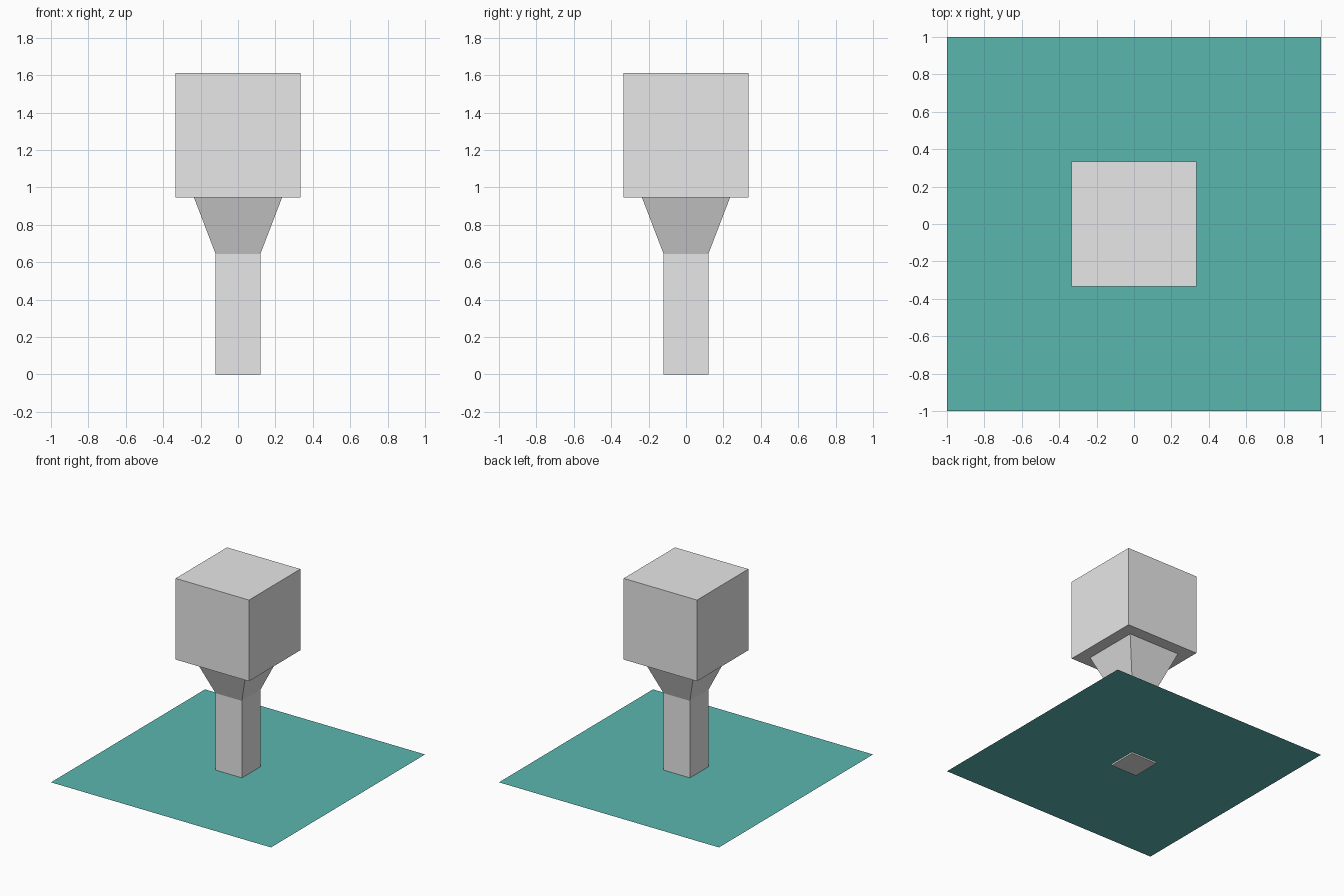
import bpy, bmesh

if "Cube" in bpy.data.objects:
    bpy.data.objects.remove(bpy.data.objects["Cube"])


def material(name, rgb):
    m = bpy.data.materials.new(name)
    m.diffuse_color = (*rgb, 1.0)
    m.use_nodes = True
    m.node_tree.nodes["Principled BSDF"].inputs["Base Color"].default_value = m.diffuse_color
    return m


GREY = material("light_grey", (0.8, 0.8, 0.8))
TEAL = material("teal", (0.105, 0.465, 0.43))


def add_object(name, bm, mat):
    mesh = bpy.data.meshes.new(name)
    bmesh.ops.recalc_face_normals(bm, faces=bm.faces)
    bm.to_mesh(mesh)
    bm.free()
    mesh.materials.append(mat)
    bpy.context.collection.objects.link(bpy.data.objects.new(name, mesh))


def square_ring(bm, half, z):
    return [bm.verts.new((sx * half, sy * half, z))
            for sx, sy in ((-1, -1), (1, -1), (1, 1), (-1, 1))]


def square_stack(name, sections, mat):
    """Closed square solid lofted through (half width, height) sections."""
    bm = bmesh.new()
    rings = [square_ring(bm, h, z) for h, z in sections]
    bm.faces.new(rings[0])
    bm.faces.new(rings[-1])
    for a, b in zip(rings, rings[1:]):
        for i in range(4):
            j = (i + 1) % 4
            bm.faces.new((a[i], a[j], b[j], b[i]))
    add_object(name, bm, mat)


# Post flaring out to the head, then the cube head with an overhanging rim
square_stack("post_and_head",
             [(0.12, 0.0), (0.12, 0.645), (0.235, 0.945),
              (0.3333, 0.945), (0.3333, 1.612)], GREY)

# Thin flat ground sheet, just above the foot of the post
sheet = bmesh.new()
sheet.faces.new(square_ring(sheet, 1.0, 0.0125))
sheet.normal_update()
add_object("ground_sheet", sheet, TEAL)
